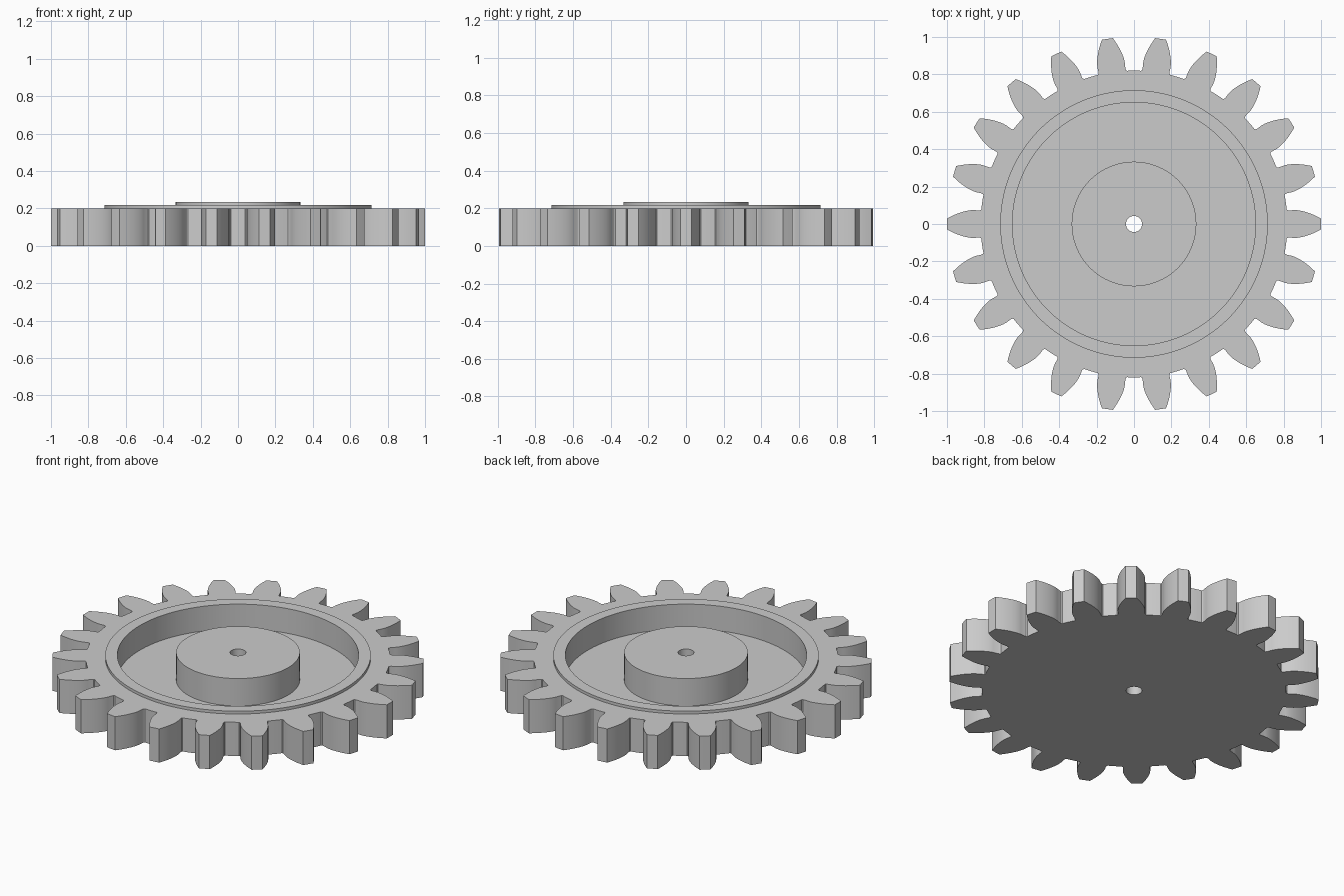
import bpy
import bmesh
from math import sin, cos, tan, acos, pi, radians

cube = bpy.data.objects.get("Cube")
if cube:
    bpy.data.objects.remove(cube, do_unlink=True)

TEETH = 22
TIP, ROOT = 1.0, 0.82
PITCH = TIP * TEETH / (TEETH + 2)
PRESSURE = radians(20)
BASE = PITCH * cos(PRESSURE)
STEP = 2 * pi / TEETH

# Single grey material
grey = bpy.data.materials.new("plain grey")
grey.use_nodes = True
colour = (0.6, 0.6, 0.6, 1)
grey.diffuse_color = colour
grey.node_tree.nodes["Principled BSDF"].inputs["Base Color"].default_value = colour


def involute(r):
    """Involute angle at radius r."""
    a = acos(min(1, BASE / r))
    return tan(a) - a


def half_tooth():
    """(angle, radius) from the tooth's centre line to the middle of the gap."""
    half = STEP / 4 + involute(PITCH)
    pts = [(0, TIP)]
    for i in range(9):                                   # involute flank
        r = TIP + (BASE - TIP) * i / 8
        pts.append((half - involute(r), r))
    pts += [(half + 0.001, ROOT + 0.012),                # small root fillet
            (half + 0.004, ROOT + 0.004), (half + 0.01, ROOT)]
    start = half + 0.01
    pts += [(start + (STEP / 2 - start) * t, ROOT) for t in (0.5, 1)]
    return pts


def gear_outline():
    side = half_tooth()
    tooth = [(-a, r) for a, r in reversed(side[1:])] + side[:-1]
    return [(a + k * STEP, r) for k in range(TEETH) for a, r in tooth]


outline = gear_outline()
count = len(outline)

# Closed section from the bore around the body: (radius, height), None = toothed edge
section = [
    (0.043, 0), (0.715, 0), (None, 0),                   # underside
    (None, 0.2), (0.715, 0.2),                           # teeth and top face
    (0.715, 0.217), (0.65, 0.217),                       # raised rim
    (0.65, 0.07), (0.333, 0.07),                         # recess
    (0.333, 0.233), (0.043, 0.233),                      # hub
]

bm = bmesh.new()
loops = []
for radius, z in section:
    loops.append([bm.verts.new(((radius or r) * cos(a), (radius or r) * sin(a), z))
                  for a, r in outline])
for lower, upper in zip(loops, loops[1:] + loops[:1]):
    for i in range(count):
        j = (i + 1) % count
        bm.faces.new((lower[i], lower[j], upper[j], upper[i]))
bmesh.ops.recalc_face_normals(bm, faces=bm.faces)

mesh = bpy.data.meshes.new("spur_gear")
bm.to_mesh(mesh)
bm.free()
mesh.materials.append(grey)
gear = bpy.data.objects.new("spur_gear", mesh)
bpy.context.collection.objects.link(gear)

# Smooth curved walls, sharp rims
for obj in bpy.context.selected_objects:
    obj.select_set(False)
gear.select_set(True)
bpy.context.view_layer.objects.active = gear
bpy.ops.object.shade_smooth_by_angle(angle=radians(30))
